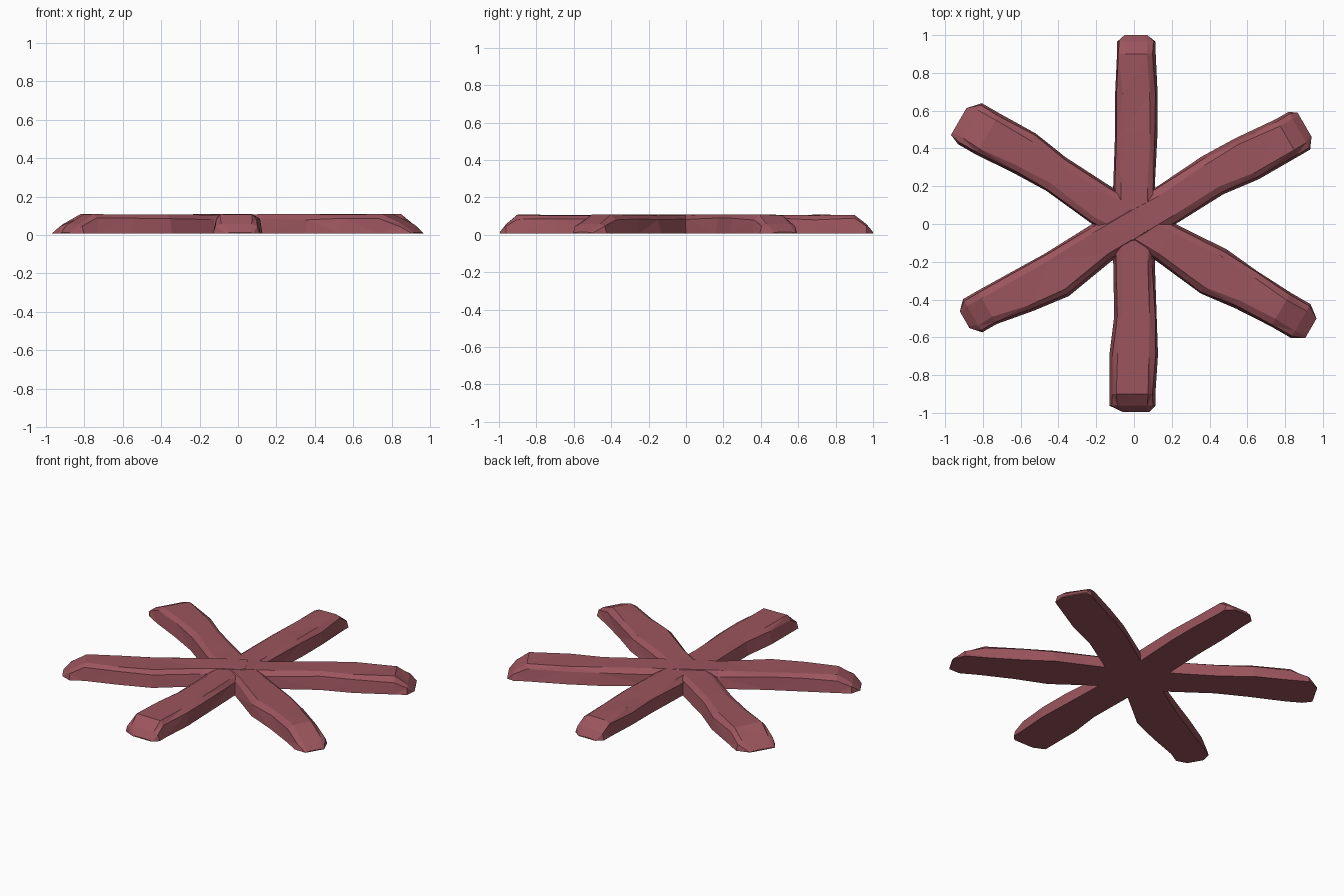
import bpy, bmesh, math, random

if "Cube" in bpy.data.objects:
    bpy.data.objects.remove(bpy.data.objects["Cube"])

random.seed(4)
Z0, H = 0.008, 0.098       # underside level, bar thickness
ROOT = 0.11                # half width where the arms meet

mat = bpy.data.materials.new("dusty_red")
mat.diffuse_color = (0.33, 0.09, 0.11, 1)
mat.use_nodes = True
mat.node_tree.nodes["Principled BSDF"].inputs["Base Color"].default_value = mat.diffuse_color


def section(l, r, h):
    """Chamfered six-sided cross-section, as (sideways, height) pairs."""
    s = 0.006 if h == H else 0
    j = lambda k=1: random.uniform(-s, s) * k
    mid = Z0 + h * 0.78
    return [(l, Z0), (l - 0.012 + j(), mid + j()),
            (l - 0.042 + j(), Z0 + h + j(0.6)), (r + 0.042 + j(), Z0 + h + j(0.6)),
            (r + 0.012 + j(), mid + j()), (r, Z0)]


def make_arm(angle, ridge, tip, mid, outer, end, toe):
    """Loft one bar; mid, outer, end and toe are (left, right) half widths."""
    a = math.radians(angle)
    ux, uy = math.cos(a), math.sin(a)
    shoulder = ridge + (tip - ridge) * 0.65
    stations = [(-0.05, (ROOT, ROOT), H), (0.2, (ROOT, ROOT), H), (0.49, mid, H),
                (0.69, outer, H), (ridge, end, H),
                (shoulder, end, H * 0.5), (tip, toe, 0.006)]
    bm = bmesh.new()
    rings = [[bm.verts.new((ux * d - uy * s, uy * d + ux * s, z))
              for s, z in section(w[0], -w[1], h)] for d, w, h in stations]
    for p, q in zip(rings, rings[1:]):
        for k in range(6):
            n = (k + 1) % 6
            bm.faces.new((p[k], p[n], q[n], q[k]))
    bm.faces.new(rings[0])
    bm.faces.new(rings[-1])
    bmesh.ops.triangulate(bm, faces=bm.faces[:])
    bmesh.ops.recalc_face_normals(bm, faces=bm.faces[:])
    me = bpy.data.meshes.new("arm")
    bm.to_mesh(me)
    bm.free()
    me.materials.append(mat)
    ob = bpy.data.objects.new("arm", me)
    bpy.context.collection.objects.link(ob)
    return ob


# Six rough-hewn arms, each slightly different
parts = [
    make_arm(90, .90, 1.0, (.10, .125), (.10, .125), (.09, .115), (.05, .07)),
    make_arm(30, .93, 1.045, (.13, .10), (.125, .125), (.105, .125), (.078, .07)),
    make_arm(-30, .90, 1.087, (.129, .142), (.11, .118), (.10, .107), (.05, .07)),
    make_arm(270, .90, .995, (.12, .105), (.127, .13), (.113, .13), (.08, .06)),
    make_arm(210, .895, 1.03, (.158, .10), (.132, .104), (.095, .108), (.041, .06)),
    make_arm(150, .91, 1.075, (.08, .125), (.085, .155), (.10, .151), (.076, .088)),
]

# Fuse the arms into one star
star = parts[0]
bpy.context.view_layer.objects.active = star
for other in parts[1:]:
    m = star.modifiers.new("union", "BOOLEAN")
    m.operation = "UNION"
    m.solver = "EXACT"
    m.object = other
    bpy.ops.object.modifier_apply(modifier=m.name)
    bpy.data.objects.remove(other)
star.name = "six_armed_star"
